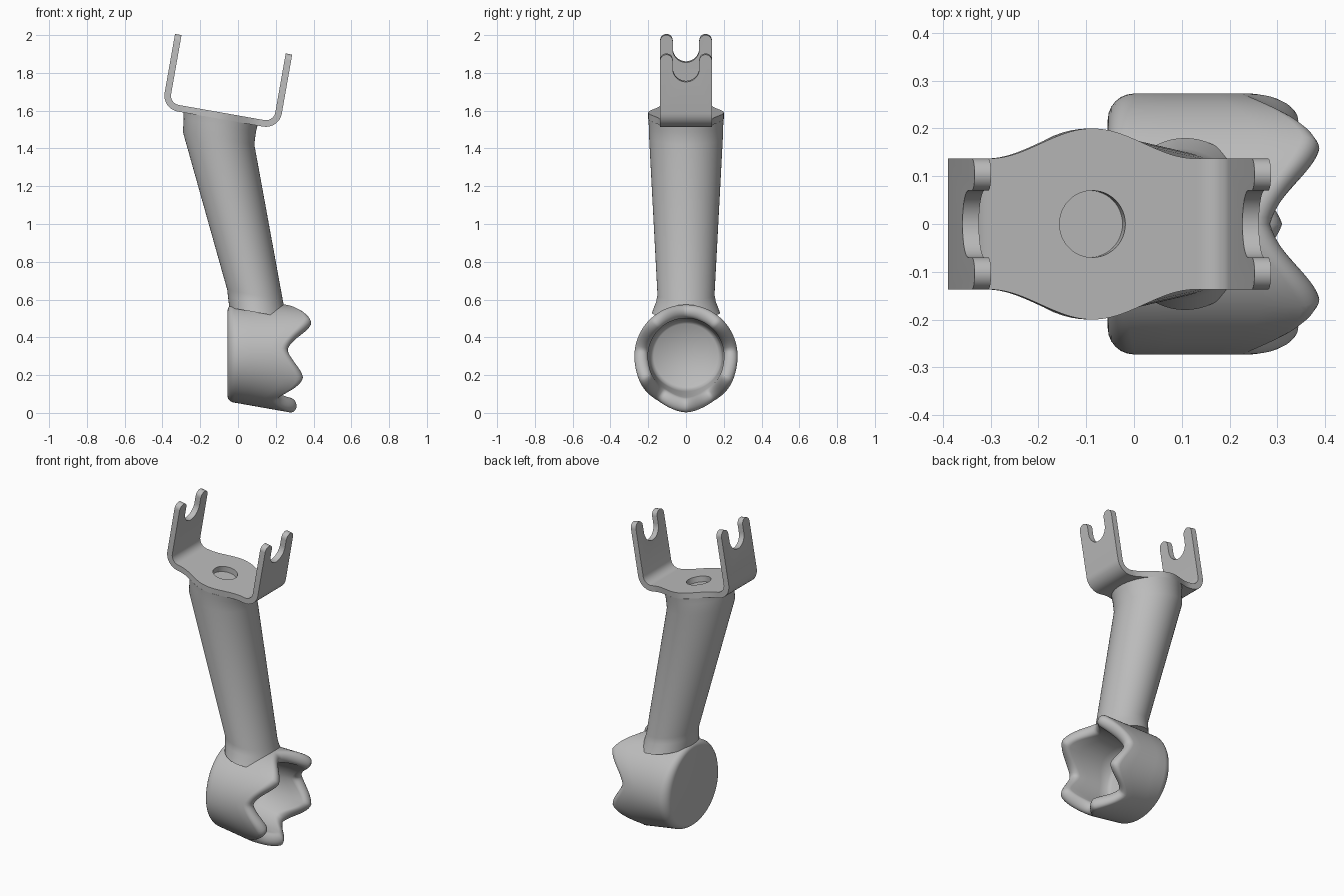
import bpy, bmesh, math
from math import sin, cos, pi, radians

cube = bpy.data.objects.get("Cube")
if cube:
    bpy.data.objects.remove(cube, do_unlink=True)

grey = bpy.data.materials.new("plain grey")
grey.use_nodes = True
grey.diffuse_color = (0.5, 0.5, 0.5, 1)
grey.node_tree.nodes["Principled BSDF"].inputs["Base Color"].default_value = (0.5, 0.5, 0.5, 1)

TILT = radians(10)
MOUNT = (-0.087, 0, 1.59)     # centre of the bracket base, top side


def loft(name, rings, closed_loop=True):
    """Skin a list of equal-length point rings and cap both ends."""
    bm = bmesh.new()
    rows = [[bm.verts.new(p) for p in ring] for ring in rings]
    n = len(rows[0])
    for a, b in zip(rows, rows[1:]):
        for i in range(n):
            j = (i + 1) % n
            bm.faces.new((a[i], a[j], b[j], b[i]))
    bm.faces.new(rows[0][::-1])
    bm.faces.new(rows[-1])
    bmesh.ops.recalc_face_normals(bm, faces=bm.faces)
    mesh = bpy.data.meshes.new(name)
    bm.to_mesh(mesh)
    bm.free()
    obj = bpy.data.objects.new(name, mesh)
    bpy.context.collection.objects.link(obj)
    mesh.materials.append(grey)
    return obj


def activate(obj):
    bpy.ops.object.select_all(action='DESELECT')
    obj.select_set(True)
    bpy.context.view_layer.objects.active = obj


def smooth(obj, angle=35):
    activate(obj)
    bpy.ops.object.shade_smooth_by_angle(angle=radians(angle))


def cut(obj, cutter):
    mod = obj.modifiers.new("cut", 'BOOLEAN')
    mod.operation, mod.solver, mod.object = 'DIFFERENCE', 'EXACT', cutter
    activate(obj)
    bpy.ops.object.modifier_apply(modifier=mod.name)
    bpy.data.objects.remove(cutter, do_unlink=True)


def tilt(obj):
    obj.location = MOUNT
    obj.rotation_euler = (0, TILT, 0)


def arc(cx, cy, r, a0, a1, n):
    return [(cx + r * cos(radians(a0 + (a1 - a0) * i / n)),
             cy + r * sin(radians(a0 + (a1 - a0) * i / n))) for i in range(n + 1)]


# Bracket: a bent strip that swells around the mounting hole
THICK, OUT, BEND, ARM_W, TOP = 0.035, 0.315, 0.085, 0.137, 0.367
path = []                      # (u, w, normal u, normal w) along the outer skin, right half
for i in range(25):
    path.append((0.23 * i / 24, -THICK, 0, 1))
for u, w in arc(OUT - BEND, BEND - THICK, BEND, -90, 0, 8)[1:]:
    path.append((u, w, (OUT - BEND - u) / BEND, (BEND - THICK - w) / BEND))
path.append((OUT, TOP + 0.04, -1, 0))
path = [(-u, w, -nu, nw) for u, w, nu, nw in path[:0:-1]] + path


def half_width(u, w):
    bump = 0.5 + 0.5 * cos(pi * min(abs(u) / 0.22, 1))
    return ARM_W + 0.063 * bump


rings = []
for u, w, nu, nw in path:
    h = half_width(u, w)
    iu, iw = u + nu * THICK, w + nw * THICK
    rings.append([(u, -h, w), (u, h, w), (iu, h, iw), (iu, -h, iw)])
bracket = loft("bracket", rings)

# Fork tips and U notches cut through both arms, then the round hole
prong = (ARM_W - 0.07) / 2
tips = ARM_W - prong
outline = [(-0.3, TOP - prong)]
outline += arc(-tips, TOP - prong, prong, 180, 0, 14)
outline += arc(0, 0.29, 0.07, 180, 360, 24)
outline += arc(tips, TOP - prong, prong, 180, 0, 14)
outline += [(0.3, TOP - prong), (0.3, 0.6), (-0.3, 0.6)]
cut(bracket, loft("notch_cutter", [[(u, y, w) for y, w in outline] for u in (-0.5, 0.5)]))
circle = arc(0, 0, 0.07, 0, 360, 48)[:-1]
cut(bracket, loft("hole_cutter", [[(u, y, w) for u, y in circle] for w in (-0.2, 0.1)]))
smooth(bracket)
tilt(bracket)

# Neck: collar under the bracket, then a leaning taper into the cup
neck_rings = [(0, -0.034, 0.199, 0.2), (0.003, -0.07, 0.194, 0.197), (0.008, -0.136, 0.192, 0.195),
              (0.342, -0.92, 0.149, 0.151), (0.354, -0.955, 0.151, 0.158), (0.375, -1.01, 0.155, 0.18)]
neck = loft("neck", [[(c + ru * x, ry * y, w) for x, y in arc(0, 0, 1, 0, 360, 64)[:-1]]
                     for c, w, ru, ry in neck_rings])
smooth(neck)
tilt(neck)

# Cup: round back, sloping underside, open side with a wavy five-point rim
RIM = [(-90, 0.31), (-57, 0.215), (-25, 0.345), (8, 0.262), (48, 0.388), (90, 0.285)]
BACK, FLOOR, LIP, RAD = -0.055, 0.02, 0.036, 0.273


def rim_x(deg):
    for (a0, x0), (a1, x1) in zip(RIM, RIM[1:]):
        if deg <= a1 + 1e-6:
            t = (deg - a0) / (a1 - a0)
            t = 0.4 * t + 0.6 * (0.5 - 0.5 * cos(pi * t))
            return x0 + (x1 - x0) * t


def cup_point(deg, x, inset):
    s = 1 - inset / RAD
    c, v = cos(radians(deg)), sin(radians(deg))
    height = RAD if v > 0 else 0.249 + 0.176 * x
    return (x, RAD * c * s, 0.3 + height * v * s)


def cup_section(deg):
    """Points from the back face, over the rim, down to the cavity floor."""
    fold = math.degrees(math.asin(max(-1, min(1, sin(radians(deg))))))
    edge = rim_x(fold) - LIP
    fillet = 0.03 + 0.025 * cos(radians(deg)) ** 2
    pts = [(BACK + fillet + x, fillet - y) for x, y in arc(0, 0, fillet, 180, 90, 6)]
    pts += [(BACK + 0.06 + (edge - BACK - 0.06) * k / 4, 0) for k in range(1, 4)]
    pts += [(edge + x, LIP - y) for x, y in arc(0, 0, LIP, 90, -90, 10)]
    pts += [(edge + (FLOOR + 0.02 - edge) * k / 4, 2 * LIP + 0.012 * k / 4) for k in range(1, 5)]
    pts += [(FLOOR, 2 * LIP + 0.03)]
    return [cup_point(deg, x, inset) for x, inset in pts]


sections = [cup_section(360 * i / 120 - 90) for i in range(120)]
cup = loft("cup", list(zip(*sections)))
smooth(cup, 50)
